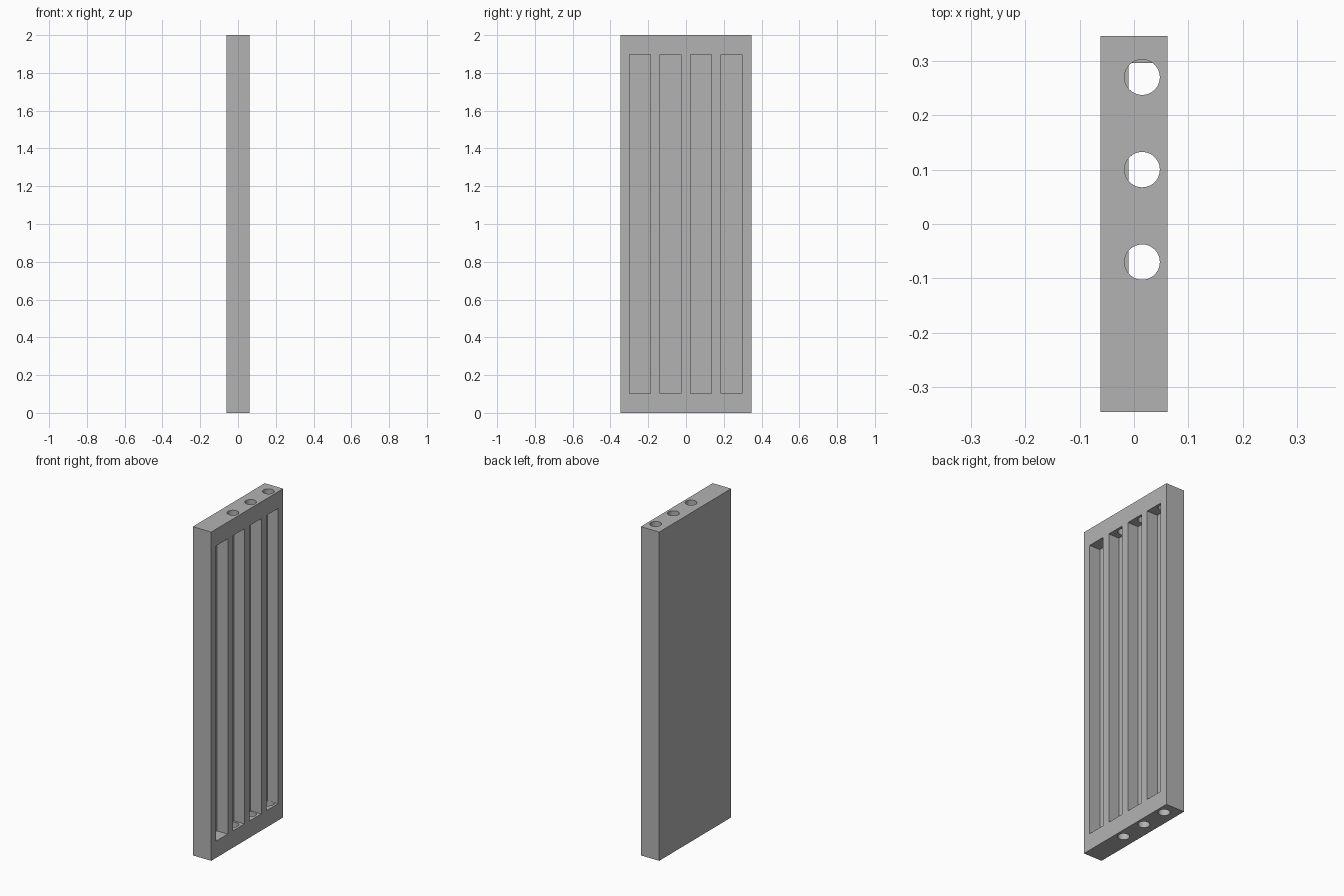
import bpy

if "Cube" in bpy.data.objects:
    bpy.data.objects.remove(bpy.data.objects["Cube"], do_unlink=True)

THICK, WIDTH, HEIGHT = 0.124, 0.692, 2.0
RIM = 0.102            # solid band above and below the slots
SLOT_FLOOR = -0.01     # x of the slot floors

grey = bpy.data.materials.new("plain grey")
grey.use_nodes = True
colour = (0.45, 0.45, 0.45, 1)
grey.diffuse_color = colour
grey.node_tree.nodes["Principled BSDF"].inputs["Base Color"].default_value = colour


def box(name, low, high):
    centre = [(a + b) / 2 for a, b in zip(low, high)]
    bpy.ops.mesh.primitive_cube_add(size=1, location=centre)
    obj = bpy.context.object
    obj.name = name
    obj.scale = [b - a for a, b in zip(low, high)]
    bpy.ops.object.transform_apply(location=True, rotation=True, scale=True)
    obj.data.materials.append(grey)
    return obj


def cut(target, cutter):
    mod = target.modifiers.new(cutter.name, "BOOLEAN")
    mod.operation = "DIFFERENCE"
    mod.solver = "EXACT"
    mod.object = cutter
    bpy.context.view_layer.objects.active = target
    bpy.ops.object.modifier_apply(modifier=mod.name)
    bpy.data.objects.remove(cutter, do_unlink=True)


# Slab
panel = box("slotted_panel", (-THICK / 2, -WIDTH / 2, 0), (THICK / 2, WIDTH / 2, HEIGHT))

# Four long blind slots in the right face
for i in range(4):
    y = -0.243 + 0.161 * i
    cut(panel, box("slot_cutter", (SLOT_FLOOR, y - 0.056, RIM), (THICK, y + 0.056, HEIGHT - RIM)))

# Three round holes through each end band into the slots
for z in (0, HEIGHT):
    for y in (-0.07, 0.1, 0.27):
        bpy.ops.mesh.primitive_cylinder_add(vertices=48, radius=0.0325,
                                            depth=2 * RIM + 0.002, location=(0.015, y, z))
        drill = bpy.context.object
        drill.name = "hole_cutter"
        drill.data.materials.append(grey)
        cut(panel, drill)

# Smooth hole walls, crisp edges
bpy.ops.object.select_all(action="DESELECT")
panel.select_set(True)
bpy.context.view_layer.objects.active = panel
bpy.ops.object.shade_smooth_by_angle(angle=0.52)
